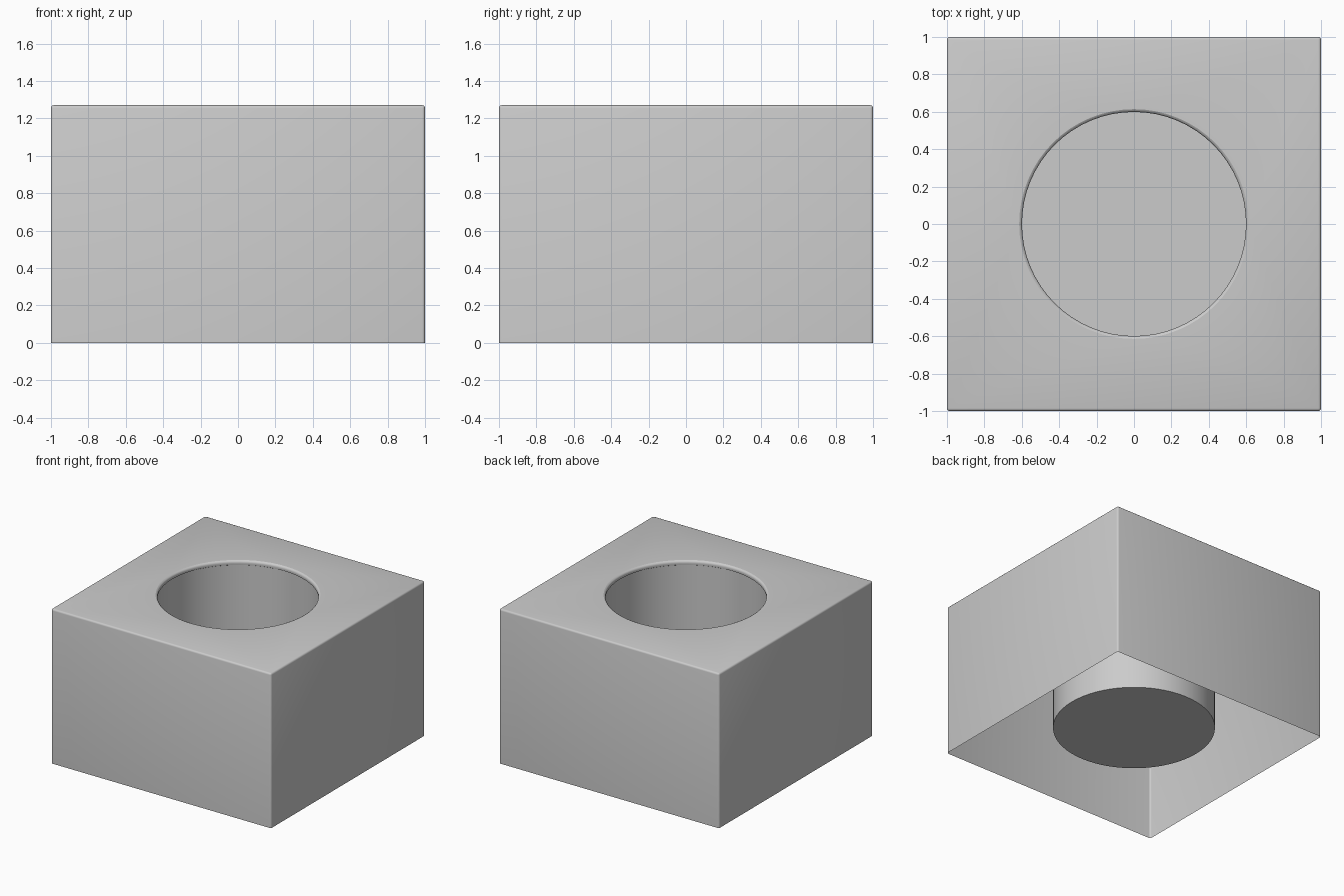
import bpy, bmesh, math
from mathutils import Matrix

if "Cube" in bpy.data.objects:
    bpy.data.objects.remove(bpy.data.objects["Cube"])

H = 1.27       # overall height
SEG = 64       # sides of the round well
RIM = 0.614    # hole radius at the top face


def finish(bm, name):
    me = bpy.data.meshes.new(name)
    bm.to_mesh(me)
    bm.free()
    ob = bpy.data.objects.new(name, me)
    bpy.context.collection.objects.link(ob)
    bpy.ops.object.select_all(action='DESELECT')
    ob.select_set(True)
    bpy.context.view_layer.objects.active = ob
    bpy.ops.object.shade_smooth_by_angle(angle=math.radians(35))
    return ob


# Thin box shell, open underneath, with softly bevelled top and side edges
bm = bmesh.new()
bmesh.ops.create_cube(bm, size=1, matrix=Matrix.Translation((0, 0, H / 2))
                      @ Matrix.Diagonal((2, 2, H, 1)))
bm.normal_update()
bmesh.ops.delete(bm, geom=[f for f in bm.faces if f.normal.z < -0.9], context='FACES_ONLY')
edges = [e for e in bm.edges if max(v.co.z for v in e.verts) > 0.1]
bmesh.ops.bevel(bm, geom=edges, offset=0.015, segments=3, profile=0.5, affect='EDGES')
bm.normal_update()

# Round hole in the top face
top = max(bm.faces, key=lambda f: f.calc_area() if f.normal.z > 0.99 else 0)
loop = list(top.edges)
bmesh.ops.delete(bm, geom=[top], context='FACES_ONLY')
ring = bmesh.ops.create_circle(bm, segments=SEG, radius=RIM,
                               matrix=Matrix.Translation((0, 0, H)))['verts']
loop += list({e for v in ring for e in v.link_edges})
bmesh.ops.triangle_fill(bm, edges=loop, use_beauty=True, normal=(0, 0, 1))
bm.normal_update()
for f in bm.faces:
    if f.calc_center_median().z > H - 1e-4 and f.normal.z < 0:
        f.normal_flip()
finish(bm, "box_shell")

# Hanging round well: rounded lip, straight wall, flat floor
profile = [(RIM, H), (0.606, H - 0.004), (0.601, H - 0.01), (0.599, H - 0.02),
           (0.601, H - 0.035), (0.61, H - 0.04), (0.61, 0.15)]
bm = bmesh.new()
rings = [[bm.verts.new((r * math.cos(2 * math.pi * i / SEG),
                        r * math.sin(2 * math.pi * i / SEG), z)) for i in range(SEG)]
         for r, z in profile]
for a, b in zip(rings, rings[1:]):
    for i in range(SEG):
        j = (i + 1) % SEG
        bm.faces.new((a[i], a[j], b[j], b[i]))
bm.faces.new(rings[-1])
finish(bm, "round_well")
